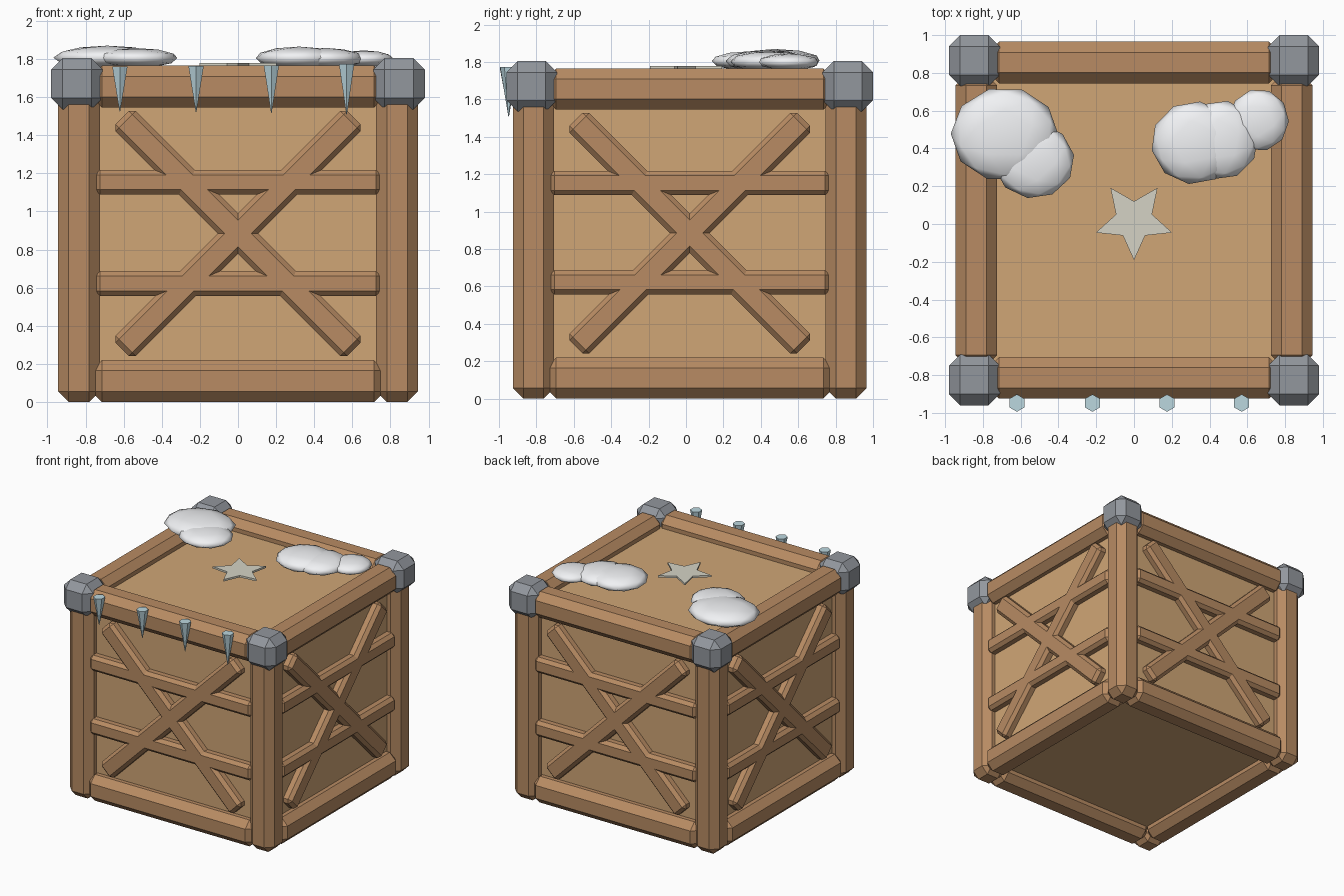
import bpy, bmesh, math
from mathutils import Matrix, Vector

if "Cube" in bpy.data.objects:
    bpy.data.objects.remove(bpy.data.objects["Cube"])

CY = 0.02      # crate centre in y
H = 0.945      # half width of the frame
TOP = 1.765    # top of the frame
T = 0.22       # timber thickness


def material(name, rgb):
    m = bpy.data.materials.new(name)
    m.diffuse_color = (*rgb, 1)
    m.use_nodes = True
    m.node_tree.nodes["Principled BSDF"].inputs["Base Color"].default_value = m.diffuse_color
    return m


TIMBER = material("timber", (0.48, 0.26, 0.125))
PANEL = material("panel_wood", (0.63, 0.38, 0.18))
METAL = material("metal", (0.29, 0.31, 0.34))
ICE = material("ice", (0.50, 0.68, 0.74))
SNOW = material("snow", (0.88, 0.89, 0.91))
STAR = material("star_paint", (0.66, 0.65, 0.56))


def finish(bm, name, mat, smooth=False):
    bmesh.ops.recalc_face_normals(bm, faces=bm.faces)
    for f in bm.faces:
        f.smooth = smooth
    me = bpy.data.meshes.new(name)
    bm.to_mesh(me)
    bm.free()
    me.materials.append(mat)
    ob = bpy.data.objects.new(name, me)
    bpy.context.collection.objects.link(ob)
    return ob


def box(name, centre, size, bevel, mat, roll=0, side=0):
    """Chamfered box, rolled about y, then turned to one of four crate sides."""
    bm = bmesh.new()
    bmesh.ops.create_cube(bm, size=1)
    bmesh.ops.scale(bm, vec=size, verts=bm.verts)
    if bevel:
        bmesh.ops.bevel(bm, geom=bm.edges[:], offset=bevel, segments=1,
                        profile=0.5, affect='EDGES')
    m = (Matrix.Translation((0, CY, 0)) @ Matrix.Rotation(side * math.pi / 2, 4, 'Z')
         @ Matrix.Translation(centre) @ Matrix.Rotation(roll, 4, 'Y'))
    bm.transform(m)
    return finish(bm, name, mat)


# inner box whose faces are the recessed panels
box("panels", (0, 0, TOP / 2), (1.71, 1.71, TOP - 0.18), 0, PANEL)

# four identical sides, plus the post and bracket at each corner
c = H - T / 2
for k in range(4):
    box("corner_post", (c, -c, TOP / 2), (T, T, TOP), 0.056, TIMBER, side=k)
    box("corner_bracket", (0.845, -0.845, 1.67), (0.27, 0.27, 0.27), 0.06, METAL, side=k)
    box("bottom_rail", (0, -c, T / 2), (1.54, T, T), 0.056, TIMBER, side=k)
    box("top_rail", (0, -c, TOP - T / 2), (1.54, T, T), 0.056, TIMBER, side=k)
    for z in (0.622, 1.153):
        box("cross_bar", (0, -0.865, z), (1.5, 0.12, 0.13), 0.026, TIMBER, side=k)
    for s in (-1, 1):
        box("diagonal_brace", (0, -0.865, 0.885), (1.72, 0.12, 0.15), 0.026, TIMBER,
            roll=s * math.pi / 4, side=k)

# icicles along the front top edge
for x, length in ((-0.62, 0.235), (-0.22, 0.24), (0.175, 0.25), (0.57, 0.265)):
    bm = bmesh.new()
    bmesh.ops.create_cone(bm, cap_ends=True, segments=6, radius1=0.002,
                          radius2=0.046, depth=length)
    bmesh.ops.translate(bm, vec=(x, -0.948, 1.642), verts=bm.verts)
    finish(bm, "icicle", ICE)

# snow clumps: x, y, radius x, radius y, centre z, radius z, turn
for x, y, rx, ry, z, rz, turn in (
        (-0.685, 0.475, 0.285, 0.25, 1.807, 0.063, 0.3),
        (-0.53, 0.335, 0.215, 0.20, 1.805, 0.052, 1.1),
        (0.32, 0.43, 0.23, 0.22, 1.805, 0.06, 0.5),
        (0.46, 0.445, 0.20, 0.21, 1.803, 0.055, 1.7),
        (0.66, 0.55, 0.16, 0.165, 1.80, 0.045, 0.9)):
    bm = bmesh.new()
    bmesh.ops.create_icosphere(bm, subdivisions=2, radius=1)
    bm.transform(Matrix.Translation((x, y, z)) @ Matrix.Diagonal((rx, ry, rz, 1))
                 @ Matrix.Rotation(turn, 4, 'Z'))
    finish(bm, "snow_clump", SNOW, smooth=True)

# flat star on the lid
bm = bmesh.new()
ring = []
for i in range(10):
    r, a = (0.212, 0.1)[i % 2], -math.pi / 2 + i * math.pi / 5
    ring.append(bm.verts.new((r * math.cos(a), CY + r * math.sin(a), 1.764)))
face = bm.faces.new(ring)
ext = bmesh.ops.extrude_face_region(bm, geom=[face])
bmesh.ops.translate(bm, vec=(0, 0, 0.016),
                    verts=[v for v in ext["geom"] if isinstance(v, bmesh.types.BMVert)])
finish(bm, "lid_star", STAR)
